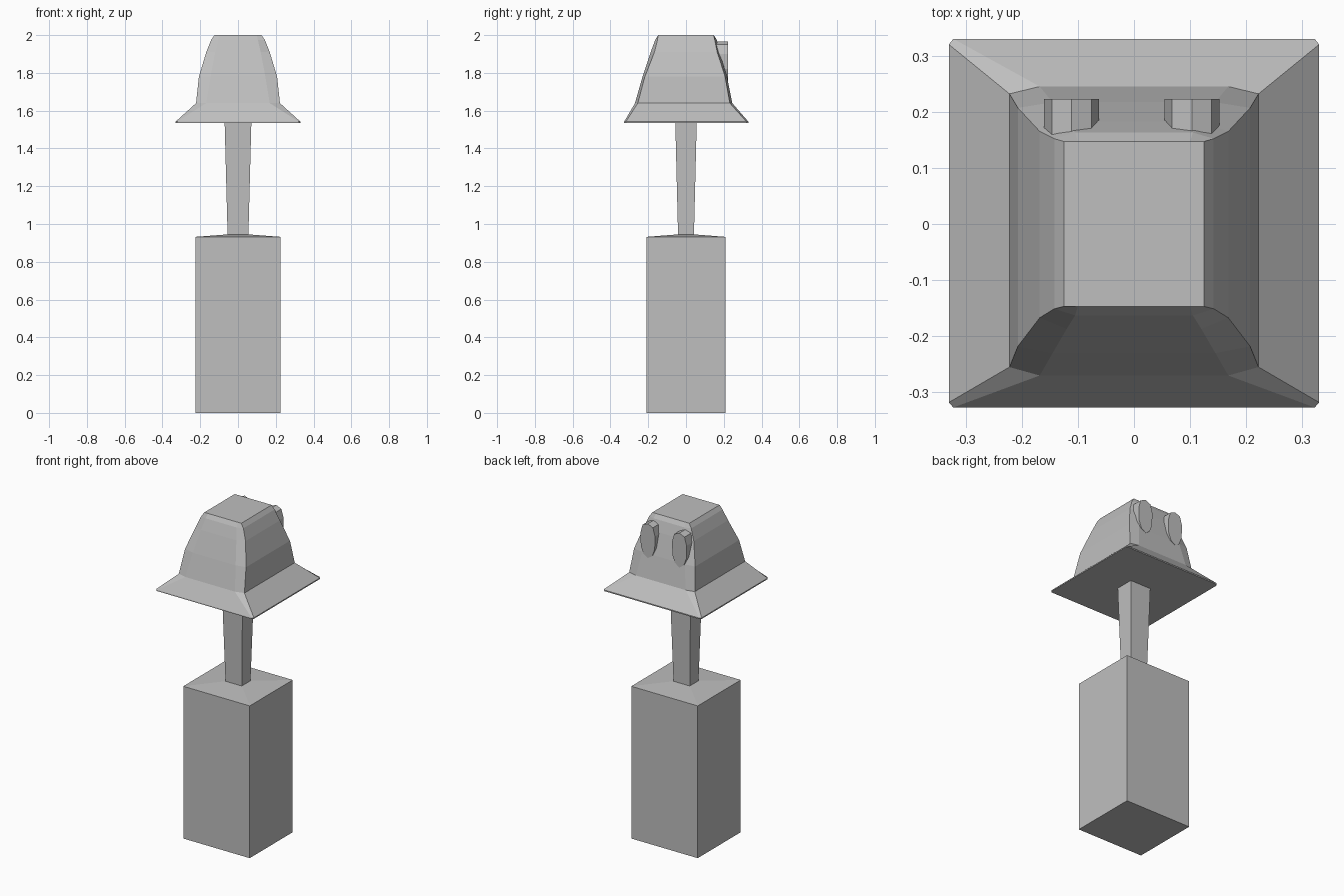
import bpy
import bmesh

default = bpy.data.objects.get("Cube")
if default:
    bpy.data.objects.remove(default, do_unlink=True)

grey = bpy.data.materials.new("plain grey")
grey.use_nodes = True
colour = (0.52, 0.52, 0.52, 1)
grey.diffuse_color = colour
grey.node_tree.nodes["Principled BSDF"].inputs["Base Color"].default_value = colour


def loft(name, rings):
    """Skin a closed solid through rings of equal point count."""
    bm = bmesh.new()
    loops = [[bm.verts.new(p) for p in ring] for ring in rings]
    n = len(loops[0])
    for low, high in zip(loops, loops[1:]):
        for i in range(n):
            j = (i + 1) % n
            bm.faces.new((low[i], low[j], high[j], high[i]))
    bm.faces.new(loops[0][::-1])
    bm.faces.new(loops[-1])
    bmesh.ops.recalc_face_normals(bm, faces=bm.faces)
    mesh = bpy.data.meshes.new(name)
    bm.to_mesh(mesh)
    bm.free()
    mesh.materials.append(grey)
    obj = bpy.data.objects.new(name, mesh)
    bpy.context.collection.objects.link(obj)
    return obj


def rect(x, y, z):
    return [(-x, -y, z), (x, -y, z), (x, y, z), (-x, y, z)]


def head_ring(z, side, front, back, inner, front_mid, back_mid):
    """Rectangle whose front and back faces bow out between the corners."""
    half = [(inner, -front_mid, z), (side, -front, z),
            (side, back, z), (inner, back_mid, z)]
    return half + [(-x, y, h) for x, y, h in reversed(half)]


# Body block with a shallow sloped top
loft("body", [rect(0.225, 0.208, 0), rect(0.225, 0.208, 0.932),
              rect(0.055, 0.042, 0.945)])

# Neck, widening towards the head
loft("neck", [rect(0.055, 0.042, 0.94), rect(0.071, 0.057, 1.55)])

# Head with a flared rim
loft("head", [head_ring(*r) for r in (
    (1.535, 0.33, 0.318, 0.32, 0.322, 0.327, 0.33),
    (1.542, 0.33, 0.318, 0.32, 0.322, 0.327, 0.33),
    (1.64, 0.222, 0.255, 0.232, 0.168, 0.27, 0.245),
    (1.78, 0.207, 0.218, 0.207, 0.145, 0.23, 0.217),
    (1.91, 0.168, 0.167, 0.165, 0.12, 0.187, 0.183),
    (1.975, 0.142, 0.151, 0.152, 0.105, 0.163, 0.163),
    (2.0, 0.125, 0.147, 0.147, 0.1, 0.147, 0.147))])

# Pair of faceted lobes on the back of the head
lobe = [(0, 0.105), (0.035, 0.09), (0.049, 0.04), (0.047, -0.04),
        (0.03, -0.085), (0, -0.105)]
lobe += [(-x, z) for x, z in lobe[-2:0:-1]]
for name, cx in (("left_lobe", 0.103), ("right_lobe", -0.111)):
    loft(name, [[(cx + x, y, 1.86 + z) for x, z in lobe] for y in (0.15, 0.223)])
